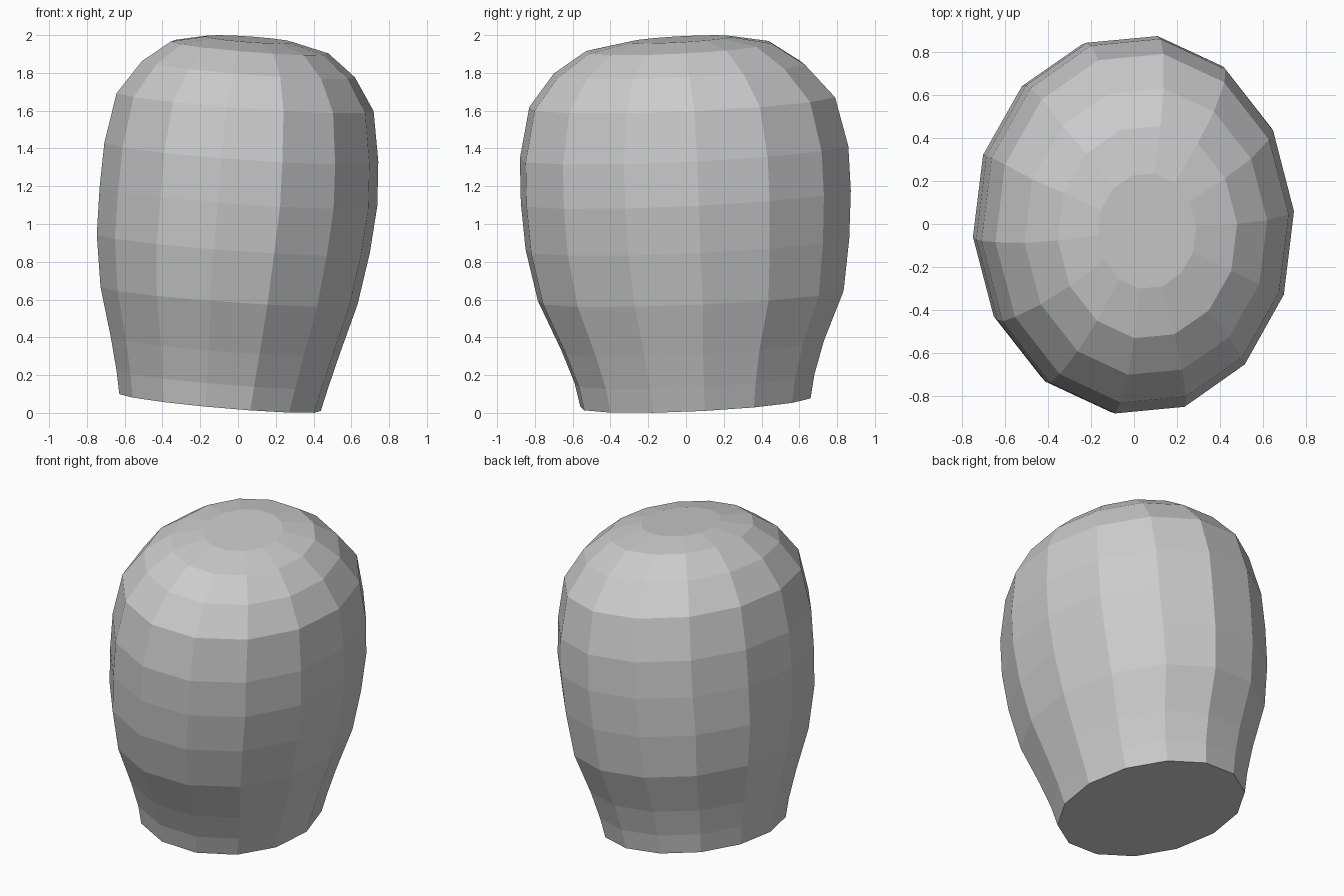
import bpy, bmesh
from math import cos, sin, radians, pi

SIDES = 14
START = radians(4.5)

# Cross-sections, bottom to top:
# x left, x right, y front, y back, centre height, x tilt, y tilt
RINGS = [
    (-0.63, 0.44, -0.56, 0.66, 0.055, -0.047, 0.029),
    (-0.645, 0.48, -0.59, 0.68, 0.18, -0.047, 0.030),
    (-0.675, 0.54, -0.66, 0.73, 0.355, -0.047, 0.032),
    (-0.73, 0.635, -0.785, 0.835, 0.62, -0.049, 0.034),
    (-0.75, 0.70, -0.85, 0.865, 0.895, -0.052, 0.037),
    (-0.735, 0.74, -0.875, 0.873, 1.145, -0.052, 0.040),
    (-0.71, 0.745, -0.88, 0.86, 1.38, -0.052, 0.040),
    (-0.645, 0.72, -0.83, 0.79, 1.645, -0.050, 0.033),
    (-0.51, 0.62, -0.70, 0.63, 1.82, -0.045, 0.030),
    (-0.355, 0.48, -0.53, 0.455, 1.935, -0.034, 0.025),
    (-0.17, 0.29, -0.30, 0.235, 1.978, -0.016, 0.015),
]

# Tilted oval body lofted through the cross-sections
bm = bmesh.new()
loops = []
for x0, x1, y0, y1, z, tx, ty in RINGS:
    cx, cy = (x0 + x1) / 2, (y0 + y1) / 2
    rx, ry = (x1 - x0) / 2, (y1 - y0) / 2 / 0.99
    angles = [START + 2 * pi * i / SIDES for i in range(SIDES)]
    loops.append([bm.verts.new((cx + rx * cos(a), cy + ry * sin(a),
                                z + tx * cos(a) + ty * sin(a))) for a in angles])

for low, high in zip(loops, loops[1:]):
    for i in range(SIDES):
        j = (i + 1) % SIDES
        bm.faces.new((low[i], low[j], high[j], high[i]))

# Flat end caps
bm.faces.new(loops[0][::-1])
bm.faces.new(loops[-1])
bmesh.ops.recalc_face_normals(bm, faces=bm.faces)

mesh = bpy.data.meshes.new("rounded_body")
bm.to_mesh(mesh)
bm.free()
bpy.context.collection.objects.link(bpy.data.objects.new("rounded_body", mesh))
